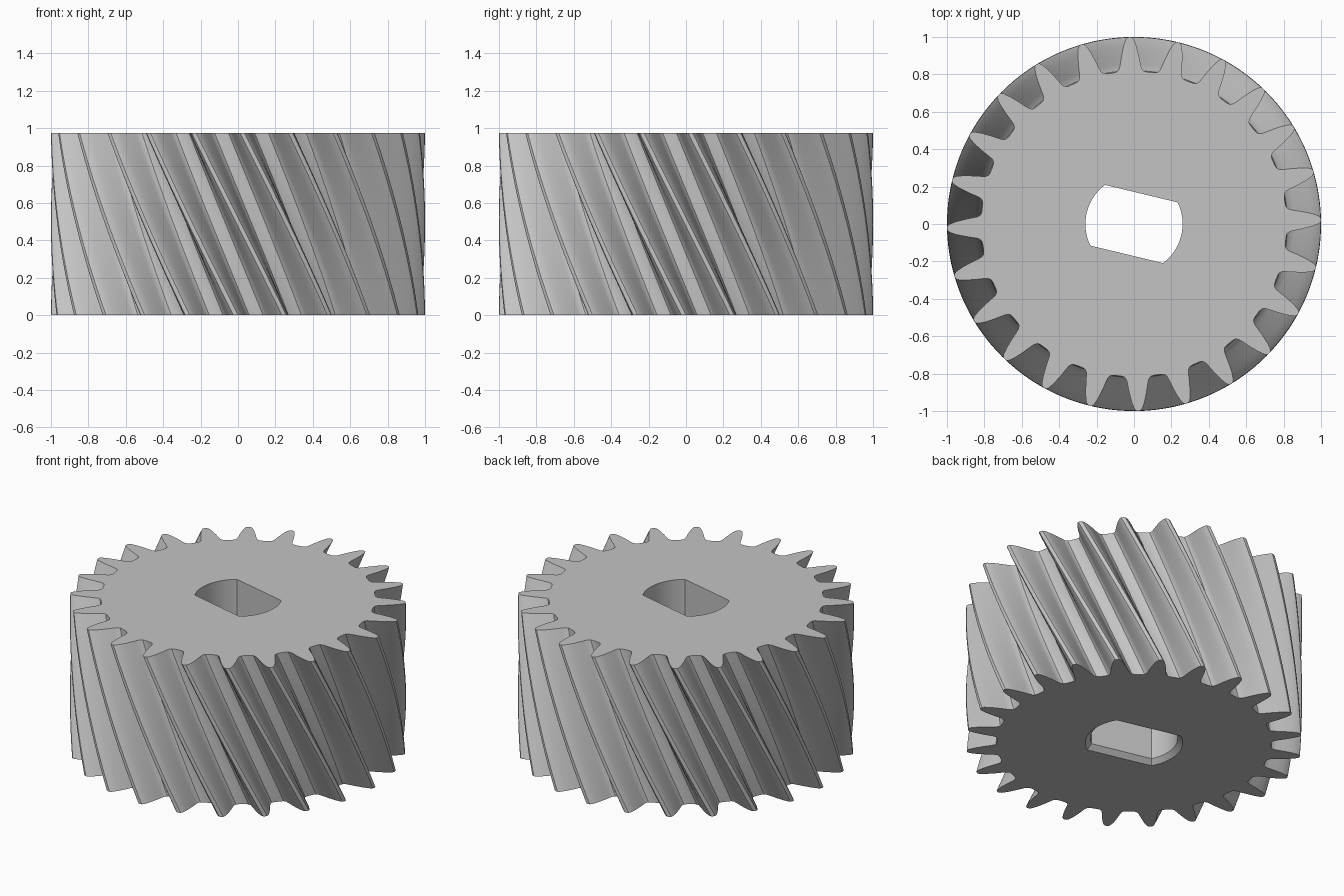
import bpy
import bmesh
from math import radians, sin, cos, asin, pi
from mathutils import Matrix, Vector

if "Cube" in bpy.data.objects:
    bpy.data.objects.remove(bpy.data.objects["Cube"], do_unlink=True)

TEETH = 24
HEIGHT = 0.975
TWIST = radians(28)
TIP_ANGLE = radians(1.3)
LEVELS = 28
CHAMFER = 0.03

# Half tooth, tip to root: radius and angle from the tooth centre
HALF_TOOTH = [(1.0, 0.0), (0.998, 0.7), (0.985, 1.3), (0.95, 2.1), (0.9, 2.95),
              (0.855, 3.65), (0.833, 4.1), (0.82, 4.9), (0.816, 6.2)]


def gear_outline():
    tooth = [(r, -a) for r, a in reversed(HALF_TOOTH[1:])] + HALF_TOOTH
    return [Vector((r * cos(t), r * sin(t), 0))
            for k in range(TEETH)
            for r, a in tooth
            for t in [radians(a) + k * 2 * pi / TEETH]]


def bore_outline(grow=0.0):
    # Round hole with two parallel flats
    radius, flat = 0.26 + grow, 0.167 + grow
    reach = asin(flat / radius)
    tilt = Matrix.Rotation(radians(-13.5), 3, "Z")
    steps = 16
    return [tilt @ Vector((radius * cos(t), radius * sin(t), 0))
            for side in (0, pi)
            for i in range(steps + 1)
            for t in [side - reach + 2 * reach * i / steps]]


def add_ring(bm, points, z, angle=0.0):
    turn = Matrix.Rotation(angle, 3, "Z")
    return [bm.verts.new(turn @ p + Vector((0, 0, z))) for p in points]


def bridge(bm, rings):
    for low, high in zip(rings, rings[1:]):
        for i in range(len(low)):
            j = (i + 1) % len(low)
            bm.faces.new((low[i], low[j], high[j], high[i]))


def cap(bm, outer, inner):
    edges = [bm.edges.get((ring[i - 1], ring[i]))
             for ring in (outer, inner) for i in range(len(ring))]
    bmesh.ops.triangle_fill(bm, edges=edges, use_beauty=True)


# Twisted toothed wall
bm = bmesh.new()
outline = gear_outline()
teeth = [add_ring(bm, outline, HEIGHT * i / LEVELS,
                  TIP_ANGLE + TWIST * (1 - i / LEVELS))
         for i in range(LEVELS + 1)]
bridge(bm, teeth)

# Straight shaft hole, chamfered at the bottom
bore = [add_ring(bm, bore_outline(CHAMFER), 0),
        add_ring(bm, bore_outline(), CHAMFER),
        add_ring(bm, bore_outline(), HEIGHT)]
bridge(bm, bore)

# End faces
cap(bm, teeth[0], bore[0])
cap(bm, teeth[-1], bore[-1])
bmesh.ops.recalc_face_normals(bm, faces=bm.faces)

mesh = bpy.data.meshes.new("helical_gear")
bm.to_mesh(mesh)
bm.free()
gear = bpy.data.objects.new("helical_gear", mesh)
bpy.context.collection.objects.link(gear)

# Plain grey
grey = bpy.data.materials.new("light_grey")
grey.use_nodes = True
colour = (0.55, 0.55, 0.55, 1)
grey.diffuse_color = colour
grey.node_tree.nodes["Principled BSDF"].inputs["Base Color"].default_value = colour
mesh.materials.append(grey)

bpy.ops.object.select_all(action="DESELECT")
gear.select_set(True)
bpy.context.view_layer.objects.active = gear
bpy.ops.object.shade_smooth_by_angle(angle=radians(30))
